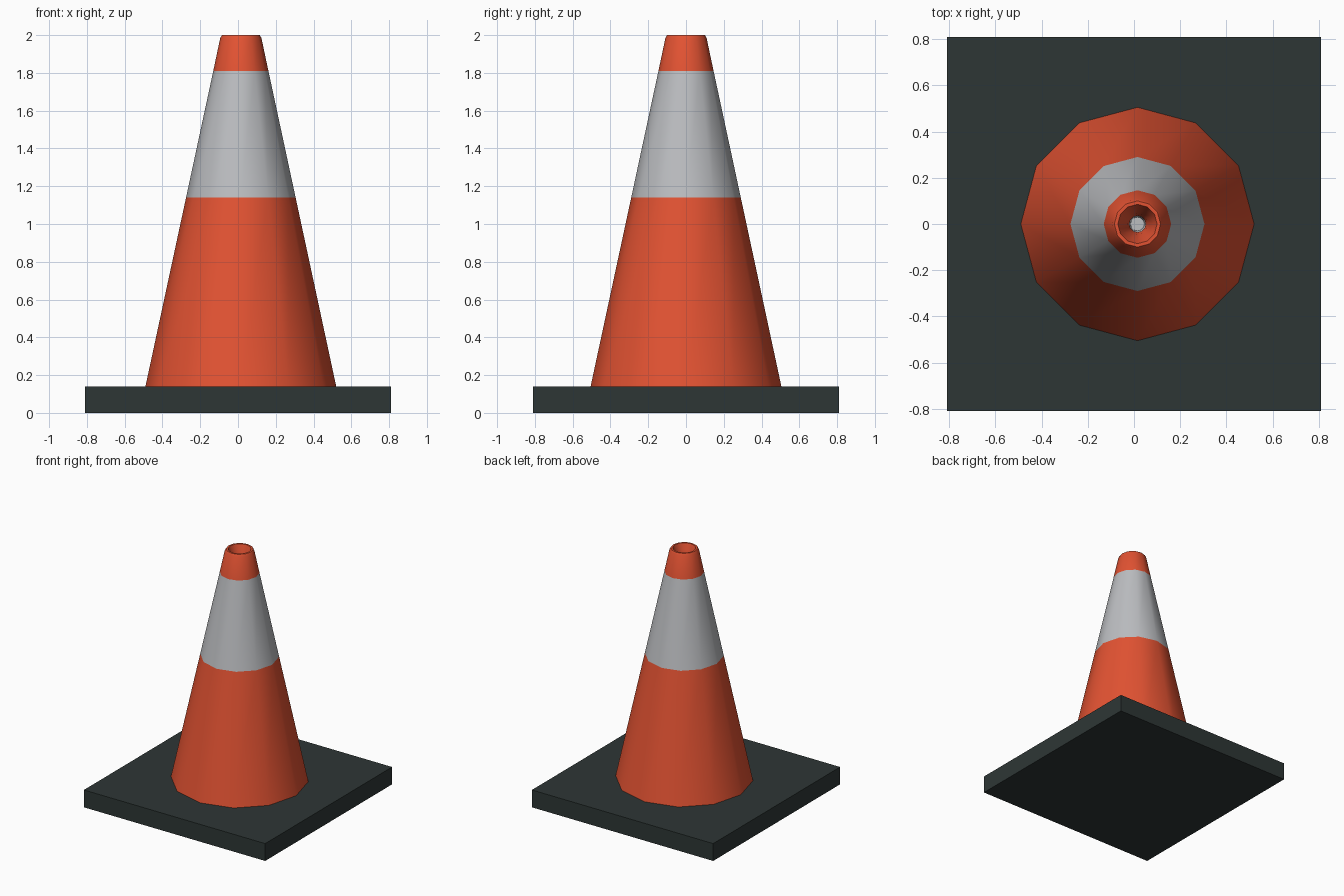
import bpy, bmesh, math

if "Cube" in bpy.data.objects:
    bpy.data.objects.remove(bpy.data.objects["Cube"])

def material(name, rgb):
    m = bpy.data.materials.new(name)
    m.diffuse_color = (*rgb, 1)
    m.use_nodes = True
    m.node_tree.nodes["Principled BSDF"].inputs["Base Color"].default_value = m.diffuse_color
    return m

ORANGE = material("safety orange", (0.76, 0.085, 0.032))
GREY = material("reflective grey", (0.50, 0.51, 0.53))
RUBBER = material("dark rubber", (0.027, 0.037, 0.036))

# Square rubber base
bpy.ops.mesh.primitive_cube_add(size=1, location=(0, 0, 0.07))
base = bpy.context.object
base.name = "base_plate"
base.scale = (1.62, 1.62, 0.14)
base.data.materials.append(RUBBER)

# Twelve-sided cone: (radius, height, colour of the band up to the next ring)
SIDES, CX = 12, 0.015
profile = [(0.505, 0.14, 0), (0.290, 1.14, 1), (0.146, 1.81, 0),
           (0.109, 1.985, 0), (0.100, 2.0, 0), (0.085, 2.0, 0),
           (0.072, 1.96, 0), (0.045, 1.87, 0), (0.036, 1.81, 1), (0.03, 1.70, 1)]
bm = bmesh.new()
rings = []
for r, z, _ in profile:
    rings.append([bm.verts.new((CX + r * math.cos(2 * math.pi * i / SIDES),
                                r * math.sin(2 * math.pi * i / SIDES), z))
                  for i in range(SIDES)])
for k in range(len(rings) - 1):
    a, b = rings[k], rings[k + 1]
    for i in range(SIDES):
        j = (i + 1) % SIDES
        f = bm.faces.new((a[i], a[j], b[j], b[i]))
        f.material_index = profile[k][2]
# Floor of the hole in the tip
bm.faces.new(rings[-1]).material_index = 1
mesh = bpy.data.meshes.new("cone_body")
bm.to_mesh(mesh)
bm.free()
mesh.materials.append(ORANGE)
mesh.materials.append(GREY)
cone = bpy.data.objects.new("cone_body", mesh)
bpy.context.collection.objects.link(cone)

# Smooth sides
bpy.ops.object.select_all(action='DESELECT')
cone.select_set(True)
bpy.context.view_layer.objects.active = cone
bpy.ops.object.shade_smooth_by_angle(angle=math.radians(50))
